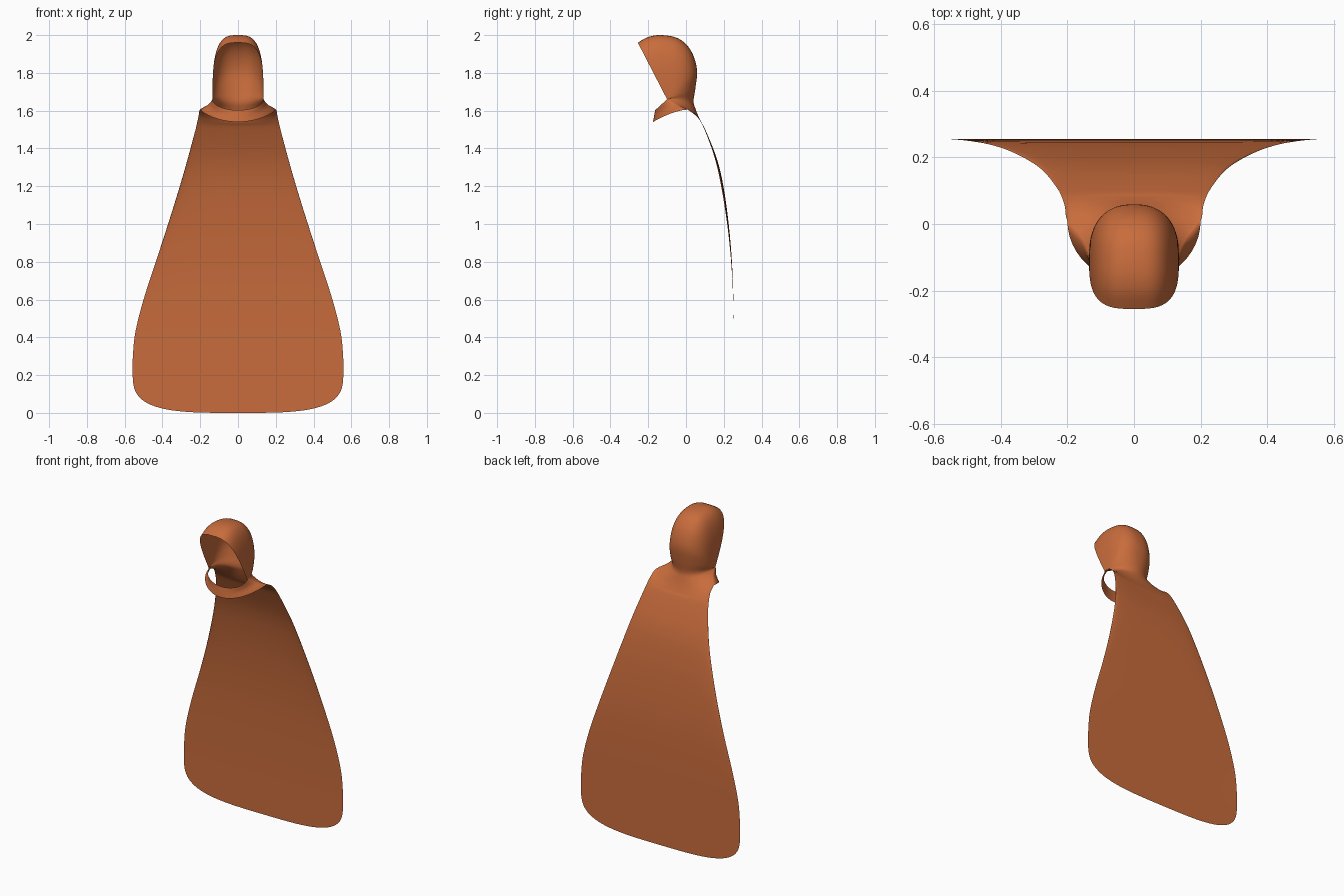
import bpy, bmesh, math

if "Cube" in bpy.data.objects:
    bpy.data.objects.remove(bpy.data.objects["Cube"])

# Cross rows of the cloth, from hood rim over the back of the head to the hem:
# (half width, centre y, centre z, edge y, edge z, roundness power)
ROWS = [
    (.135, -.255, 1.96, -.10, 1.66, .62),   # hood rim
    (.135, -.20, 1.99, -.10, 1.66, .62),
    (.135, -.13, 2.00, -.10, 1.66, .64),
    (.135, -.04, 1.982, -.10, 1.66, .68),
    (.135, .025, 1.92, -.10, 1.66, .74),
    (.135, .058, 1.82, -.10, 1.66, .82),
    (.135, .050, 1.72, -.10, 1.66, .90),
    (.135, .040, 1.65, -.10, 1.66, 1.0),    # neck
    (.157, .050, 1.61, -.05, 1.632, 1.0),
    (.200, .068, 1.565, .01, 1.606, 1.0),   # shoulder
    (.208, .083, 1.535, .055, 1.575, .9),
    (.225, .102, 1.50, .098, 1.50, .8),
    (.265, .162, 1.35, .152, 1.35, .7),
    (.308, .198, 1.20, .186, 1.20, .6),
    (.370, .226, 1.00, .218, 1.00, .57),
    (.435, .243, .80, .239, .80, .57),
    (.500, .251, .60, .250, .60, .57),
    (.543, .254, .42, .254, .43, .57),
    (.556, .255, .20, .255, .31, .57),
    (.558, .255, .00, .255, .23, .57),      # hem
]
NECK, SHOULDER, SUB, COLS = 7, 9, 4, 40


def smooth_rows(rows, sub):
    """Catmull-Rom through the table of rows."""
    out = []
    n = len(rows)
    for i in range(n - 1):
        p0, p1, p2, p3 = (rows[max(0, min(n - 1, j))] for j in (i - 1, i, i + 1, i + 2))
        for k in range(sub):
            t = k / sub
            out.append(tuple(
                .5 * (2 * b + (c - a) * t + (2 * a - 5 * b + 4 * c - d) * t * t
                      + (3 * b - a - 3 * c + d) * t ** 3)
                for a, b, c, d in zip(p0, p1, p2, p3)))
    out.append(rows[-1])
    return out


def back_point(row, a):
    w, yc, zc, ye, ze, q = row
    s = math.copysign(abs(math.sin(a)) ** q, a)
    c = max(0, math.cos(a)) ** q
    return (w * s, ye + (yc - ye) * c, ze + (zc - ze) * c)


def front_point(row, b, t):
    w, ye, ze = row[0], row[3], row[4]
    s = math.sin(b)
    yf, zf = -.163 - .012 * t, 1.603 - .063 * t
    return (w * math.cos(b), ye + (yf - ye) * s, ze + (zf - ze) * s ** (1 + .6 * t))


def add_grid(bm, grid):
    vs = [[bm.verts.new(p) for p in line] for line in grid]
    for r0, r1 in zip(vs, vs[1:]):
        for i in range(len(r0) - 1):
            bm.faces.new((r0[i], r0[i + 1], r1[i + 1], r1[i]))


rows = smooth_rows(ROWS, SUB)
bm = bmesh.new()

# Hood, back of the collar and cape as one sheet
add_grid(bm, [[back_point(r, math.pi * (i / COLS - .5)) for i in range(COLS + 1)]
              for r in rows])

# Collar band closing round the throat
first, last = NECK * SUB, SHOULDER * SUB
add_grid(bm, [[front_point(rows[j], math.pi * i / 24, (j - first) / (last - first))
               for i in range(25)] for j in range(first, last + 1)])

bmesh.ops.remove_doubles(bm, verts=bm.verts, dist=.0008)
bmesh.ops.recalc_face_normals(bm, faces=bm.faces)
mesh = bpy.data.meshes.new("hooded_cape")
bm.to_mesh(mesh)
bm.free()
mesh.shade_smooth()

cloth = bpy.data.materials.new("rust_cloth")
cloth.diffuse_color = (.58, .15, .045, 1)
cloth.use_nodes = True
cloth.node_tree.nodes["Principled BSDF"].inputs["Base Color"].default_value = cloth.diffuse_color
mesh.materials.append(cloth)
cape = bpy.data.objects.new("hooded_cape", mesh)
bpy.context.collection.objects.link(cape)
